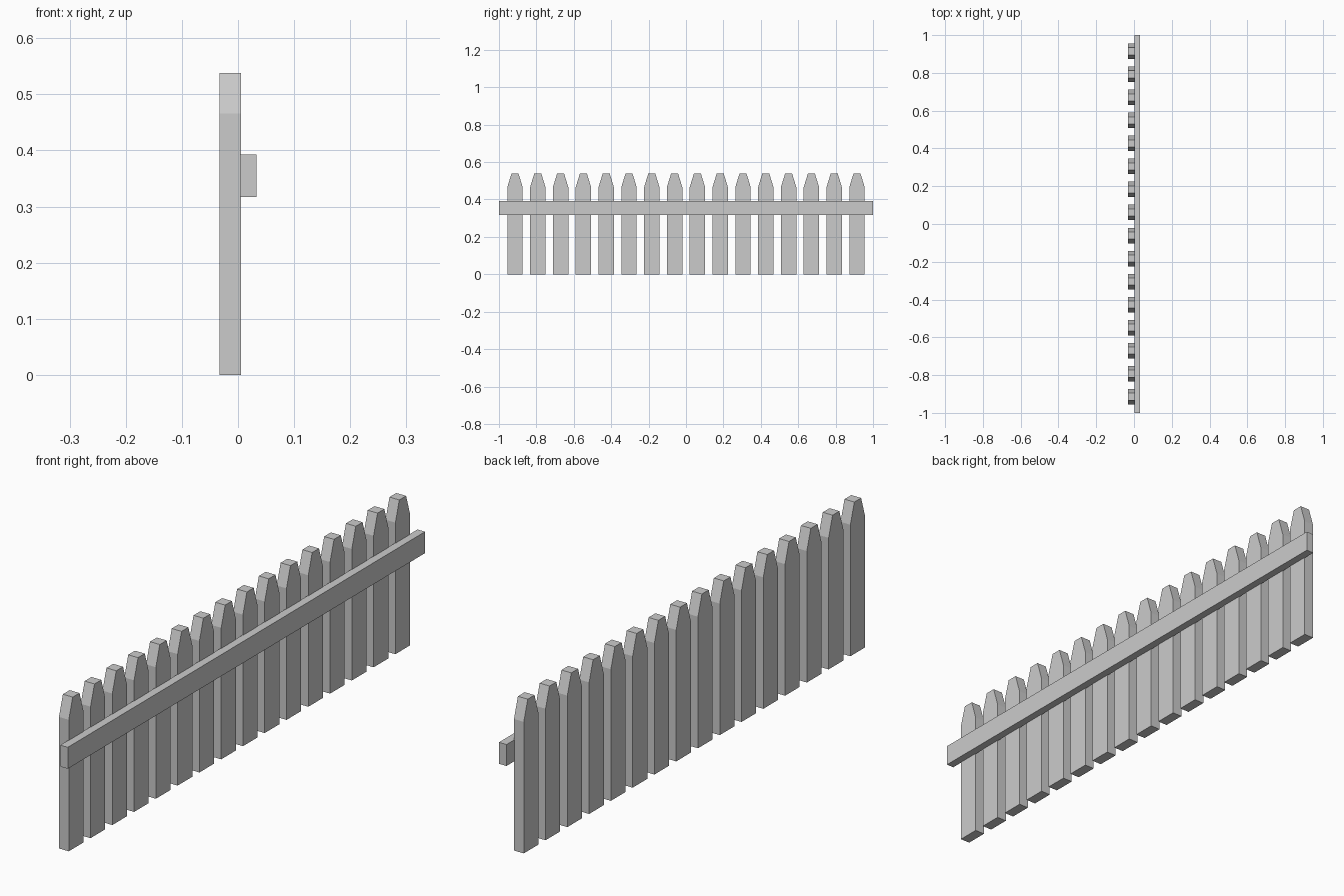
import bpy, bmesh

if "Cube" in bpy.data.objects:
    bpy.data.objects.remove(bpy.data.objects["Cube"])

COUNT = 16
SPACING = 0.1219
HALF_W, HALF_TIP = 0.041, 0.019
SHOULDER, TOP = 0.466, 0.538
X_BACK, X_FRONT = -0.033, 0.0055


def extrude_x(name, profile, x0, x1, y=0.0):
    """Solid made by extruding a closed (y, z) profile along x."""
    bm = bmesh.new()
    face = bm.faces.new([bm.verts.new((x0, py, pz)) for py, pz in profile])
    ext = bmesh.ops.extrude_face_region(bm, geom=[face])
    verts = [g for g in ext["geom"] if isinstance(g, bmesh.types.BMVert)]
    bmesh.ops.translate(bm, verts=verts, vec=(x1 - x0, 0, 0))
    bmesh.ops.recalc_face_normals(bm, faces=bm.faces)
    mesh = bpy.data.meshes.new(name)
    bm.to_mesh(mesh)
    bm.free()
    obj = bpy.data.objects.new(name, mesh)
    obj.location.y = y
    bpy.context.collection.objects.link(obj)
    return obj


# Pickets with tapered, blunt tips
picket_profile = [(-HALF_W, 0), (HALF_W, 0), (HALF_W, SHOULDER),
                  (HALF_TIP, TOP), (-HALF_TIP, TOP), (-HALF_W, SHOULDER)]
for i in range(COUNT):
    y = (i - (COUNT - 1) / 2) * SPACING
    extrude_x(f"picket_{i + 1:02d}", picket_profile, X_BACK, X_FRONT, y)

# Horizontal rail, slightly sunk into the pickets
extrude_x("rail", [(-1, 0.317), (1, 0.317), (1, 0.393), (-1, 0.393)], 0.0035, 0.033)
